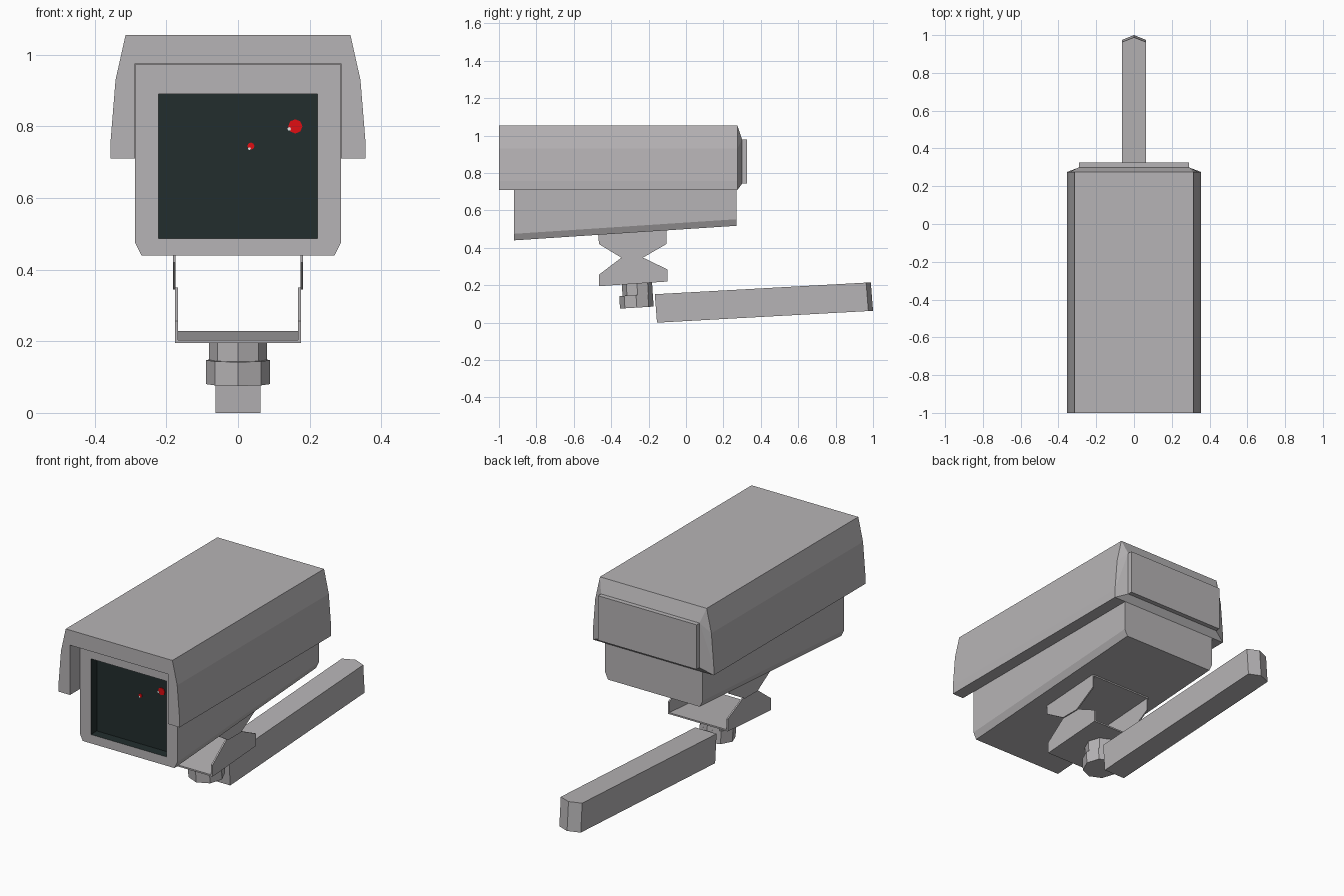
import bpy, bmesh, math
from mathutils import Matrix

if "Cube" in bpy.data.objects:
    bpy.data.objects.remove(bpy.data.objects["Cube"])


def material(name, rgb):
    m = bpy.data.materials.new(name)
    m.diffuse_color = (*rgb, 1)
    m.use_nodes = True
    m.node_tree.nodes["Principled BSDF"].inputs["Base Color"].default_value = m.diffuse_color
    return m


GREY = material("casing grey", (0.47, 0.455, 0.465))
DARK = material("dark glass", (0.016, 0.027, 0.027))
RED = material("indicator red", (0.75, 0.004, 0.006))
WHITE = material("glint white", (0.85, 0.85, 0.85))


def finish(name, bm, *mats):
    bmesh.ops.recalc_face_normals(bm, faces=bm.faces)
    me = bpy.data.meshes.new(name)
    bm.to_mesh(me)
    bm.free()
    for m in mats:
        me.materials.append(m)
    ob = bpy.data.objects.new(name, me)
    bpy.context.collection.objects.link(ob)
    return ob


def loft(name, rings, mats=(GREY,), dark_from=99):
    """Skin closed rings of points; bands from dark_from on take material 1."""
    bm = bmesh.new()
    vs = [[bm.verts.new(p) for p in r] for r in rings]
    n = len(vs[0])
    for k in range(len(vs) - 1):
        for i in range(n):
            j = (i + 1) % n
            f = bm.faces.new((vs[k][i], vs[k][j], vs[k + 1][j], vs[k + 1][i]))
            f.material_index = int(k >= dark_from)
    bm.faces.new(vs[0])
    bm.faces.new(vs[-1]).material_index = int(len(vs) - 1 > dark_from)
    return finish(name, bm, *mats)


def mirror_x(pts):
    return pts + [(-x, z) for x, z in reversed(pts)]


def at_y(pts, y):
    return [(x, y, z) for x, z in pts]


def plate_x(name, pts, x0, x1):
    return loft(name, [[(x, y, z) for y, z in pts] for x in (x0, x1)])


def cylinder(name, r, depth, loc, rot, mat, sides=8):
    bm = bmesh.new()
    bmesh.ops.create_cone(bm, cap_ends=True, segments=sides, radius1=r, radius2=r, depth=depth,
                          matrix=Matrix.Translation(loc) @ Matrix.Rotation(rot, 4, 'X'))
    return finish(name, bm, mat)


# Sun hood: channel open at the bottom
outer = [(0.314, 1.055), (0.342, 0.93), (0.356, 0.757), (0.356, 0.71)]
channel = mirror_x(outer + [(0.289, 0.71), (0.289, 0.975)])
# order the right half from the top so the mirrored half closes the channel
loft("sun_hood", [at_y(channel, -1.0), at_y(channel, 0.275)])

# Hood rear: bevel down to a raised rectangular panel
panel = [(0.29, 0.98), (0.29, 0.743), (-0.29, 0.743), (-0.29, 0.98)]
bm = bmesh.new()
for p in at_y(mirror_x(outer), 0.275) + at_y(panel, 0.30):
    bm.verts.new(p)
bmesh.ops.convex_hull(bm, input=bm.verts)
bmesh.ops.dissolve_limit(bm, angle_limit=0.01, verts=bm.verts, edges=bm.edges)
finish("hood_rear_bevel", bm, GREY)
loft("rear_panel", [at_y(panel, 0.295), at_y(panel, 0.325)])

# Camera body with sloping underside and recessed window
def section(lift):
    return mirror_x([(0.287, 0.973), (0.287, 0.475 + lift), (0.27, 0.44 + lift)])


hole = mirror_x([(0.222, 0.89), (0.222, 0.487), (0.20, 0.487)])
loft("camera_body", [at_y(section(0.078), 0.27), at_y(section(0), -0.92),
                     at_y(hole, -0.92), at_y(hole, -0.87)], (GREY, DARK), 2)

# Red reflections and small glints on the glass
for i, (x, z, r, m) in enumerate([(0.16, 0.80, 0.02, RED), (0.036, 0.745, 0.01, RED),
                                  (0.143, 0.793, 0.005, WHITE), (0.032, 0.738, 0.004, WHITE)]):
    cylinder(f"window_spot_{i + 1}", r, 0.006 + 0.002 * (m is WHITE),
             (x, -0.87, z), math.pi / 2, m)

# Swivel bracket: two facing U-shaped halves
upper = [(-0.47, 0.475), (-0.465, 0.42), (-0.342, 0.345), (-0.235, 0.345),
         (-0.105, 0.42), (-0.105, 0.497)]
lower = [(-0.465, 0.195), (-0.465, 0.257), (-0.342, 0.35), (-0.235, 0.35),
         (-0.10, 0.285), (-0.10, 0.22)]
for s, side in ((-1, "left"), (1, "right")):
    plate_x(f"upper_bracket_{side}", upper, s * 0.175, s * 0.182)
    plate_x(f"lower_bracket_{side}", lower, s * 0.168, s * 0.176)
plate_x("upper_bracket_base", [(-0.468, 0.462), (-0.468, 0.475), (-0.105, 0.5), (-0.105, 0.486)],
        -0.175, 0.175)
plate_x("lower_bracket_base", [(-0.465, 0.195), (-0.465, 0.203), (-0.10, 0.228), (-0.10, 0.22)],
        -0.168, 0.168)

# Octagonal neck and collar
TILT = math.radians(3.5)
cylinder("neck", 0.081, 0.08, (0, -0.26, 0.173), TILT, GREY)
cylinder("collar", 0.09, 0.067, (0, -0.265, 0.114), TILT, GREY)

# Wall arm with a pointed end, rising slightly to the rear
plan = [(-0.063, -0.155), (0.063, -0.155), (0.063, 0.975), (0, 1.0), (-0.063, 0.975)]
slope = [(x, y, (y + 0.155) * 0.055) for x, y in plan]
loft("wall_arm", [slope, [(x, y - 0.012, z + 0.152) for x, y, z in slope]])
